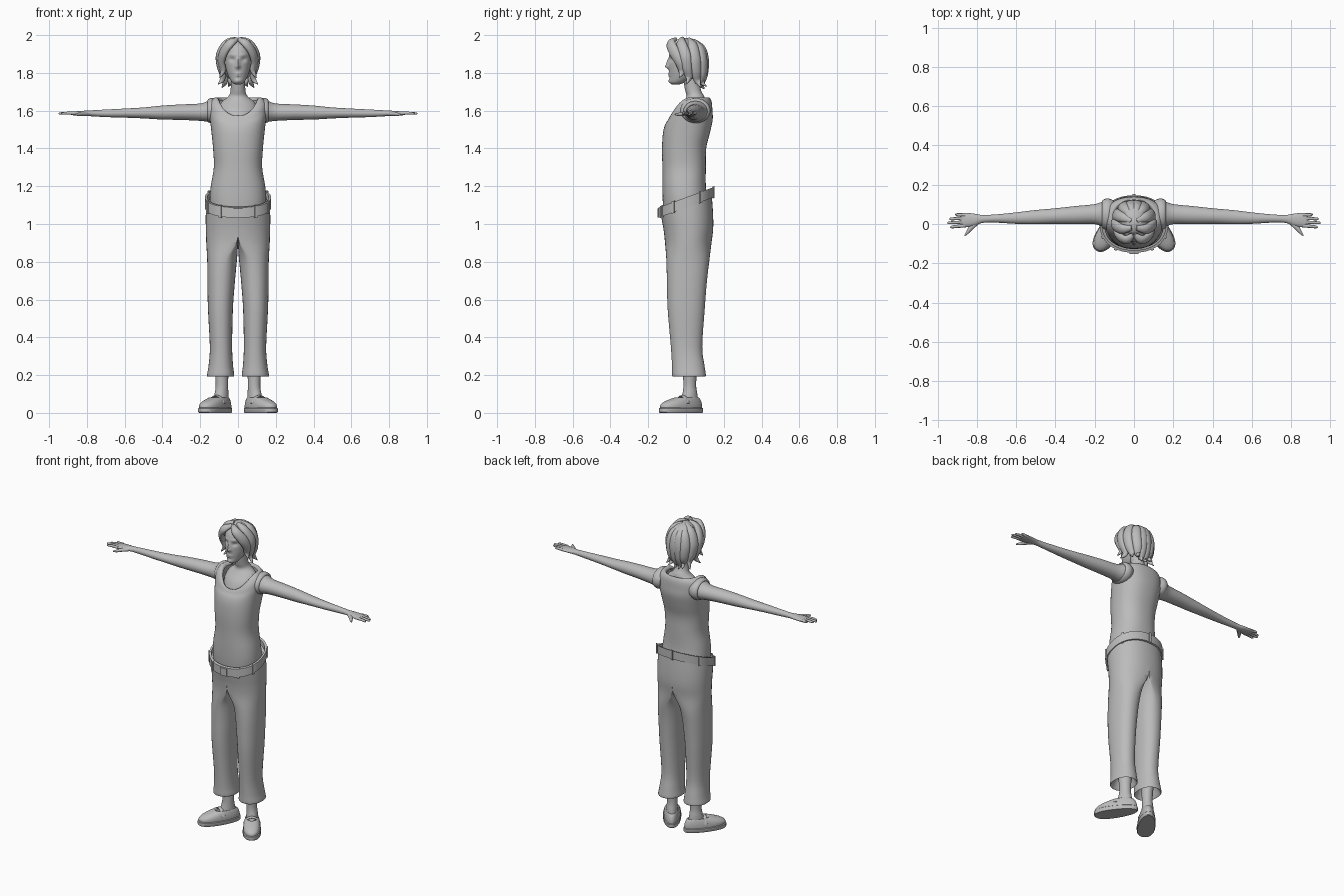
import bpy, bmesh, math
from mathutils import Vector

GREY = bpy.data.materials.new("plain_grey")
GREY.diffuse_color = (0.5, 0.5, 0.5, 1)
X, Y, Z = Vector((1, 0, 0)), Vector((0, 1, 0)), Vector((0, 0, 1))


def finish(name, bm, mirror=False, angle=50):
    me = bpy.data.meshes.new(name)
    bm.to_mesh(me)
    bm.free()
    ob = bpy.data.objects.new(name, me)
    bpy.context.collection.objects.link(ob)
    me.materials.append(GREY)
    bpy.ops.object.select_all(action='DESELECT')
    ob.select_set(True)
    bpy.context.view_layer.objects.active = ob
    bpy.ops.object.shade_smooth_by_angle(angle=math.radians(angle))
    if mirror:
        m = ob.modifiers.new("mirror", 'MIRROR')
        m.merge_threshold = 0.0005
    return ob


def spline(keys, steps):
    """Smooth interpolation through key tuples."""
    out = []
    for i in range(len(keys) - 1):
        k = [keys[max(i - 1, 0)], keys[i], keys[i + 1], keys[min(i + 2, len(keys) - 1)]]
        for s in range(steps):
            u = s / steps
            out.append([0.5 * (2 * b + (c - a) * u + (2 * a - 5 * b + 4 * c - d) * u * u
                               + (3 * b - a - 3 * c + d) * u ** 3) for a, b, c, d in zip(*k)])
    return out + [list(keys[-1])]


def loft(name, keys, U=X, V=Y, center=None, n=28, e=2.0, steps=4, mirror=False,
         caps=True, shape=None, split=False, angle=50):
    """Skin rings (x, y, z, a, b, ...) with half axes a on U and b on V;
    with a center given, the rings follow the path and lie flat around it."""
    ks = spline(keys, steps)
    bm = bmesh.new()
    rings = []
    for i, k in enumerate(ks):
        p = Vector(k[:3])
        if center:
            t = (Vector(ks[min(i + 1, len(ks) - 1)][:3]) - Vector(ks[max(i - 1, 0)][:3])).normalized()
            V = p - Vector(center)
            V = (V - t * V.dot(t)).normalized()
            U = t.cross(V)
        ring = []
        for j in range(n):
            w = 2 * math.pi * j / n
            c, s = [math.copysign(abs(q) ** (2 / e), q) if abs(q) > 1e-6 else 0.0
                    for q in (math.cos(w), math.sin(w))]
            q = p + U * max(k[3], .0005) * c + V * max(k[4], .0005) * s
            ring.append(bm.verts.new(shape(k, c, s, q) if shape else q))
        rings.append(ring)
    for r, q in zip(rings, rings[1:]):
        for j in range(n):
            bm.faces.new((r[j], r[(j + 1) % n], q[(j + 1) % n], q[j]))
    if caps:
        bm.faces.new(rings[0])
        bm.faces.new(rings[-1])
    bmesh.ops.recalc_face_normals(bm, faces=bm.faces)
    if split:  # remove the hidden wall on the middle plane
        bmesh.ops.delete(bm, geom=[f for f in bm.faces if all(v.co.x < 1e-4 for v in f.verts)],
                         context='FACES')
    return finish(name, bm, mirror, angle)


# head with sculpted face
BUMPS = [(0, 1.85, .009, .025, -.013), (0, 1.833, .012, .009, -.013),
         (.03, 1.87, .015, .011, .011), (-.03, 1.87, .015, .011, .011),
         (.03, 1.895, .02, .007, -.005), (-.03, 1.895, .02, .007, -.005),
         (0, 1.796, .017, .005, -.006), (0, 1.784, .014, .005, -.006),
         (0, 1.757, .015, .01, -.007)]


def face(k, c, s, p):
    if s < 0:
        p.y += sum(h * math.exp(-((p.x - x) / a) ** 2 - ((p.z - z) / b) ** 2)
                   for x, z, a, b, h in BUMPS)
    return p


loft("head", [(0, -.055, 1.738, .012, .018), (0, -.045, 1.75, .032, .04),
              (0, -.025, 1.78, .05, .062), (0, -.01, 1.82, .063, .08),
              (0, 0, 1.87, .07, .09), (0, .008, 1.92, .07, .09),
              (0, .012, 1.955, .052, .068), (0, .012, 1.975, .015, .02)],
     n=64, steps=8, shape=face)

# neck and chest
loft("neck_and_chest", [(0, .02, 1.53, .1, .1), (0, .035, 1.6, .105, .088),
                        (0, .045, 1.645, .088, .06), (0, .05, 1.675, .052, .047),
                        (0, .037, 1.71, .039, .042), (0, .02, 1.8, .037, .042)])

# sleeveless shirt with a dipped neckline
def dip(k, c, s, p):
    p.z -= k[5] * max(0, -s) ** 2
    return p


loft("shirt", [(0, 0, 1.02, .14, .115, 0), (0, -.005, 1.12, .15, .118, 0),
               (0, -.01, 1.2, .144, .115, 0), (0, -.01, 1.3, .128, .115, 0),
               (0, -.01, 1.4, .132, .117, 0), (0, .002, 1.48, .14, .124, 0),
               (0, .015, 1.55, .148, .126, .025), (0, .022, 1.6, .153, .118, .05),
               (0, .024, 1.645, .147, .112, .08), (0, .022, 1.668, .125, .104, .095),
               (0, .022, 1.668, .108, .098, .097), (0, .022, 1.655, .1, .09, .097)],
     n=48, e=2.3, caps=False, shape=dip)
loft("armhole_trim", [(.105, .05, 1.6, .07, .055), (.13, .05, 1.6, .08, .066),
                      (.152, .05, 1.6, .076, .064), (.162, .05, 1.598, .066, .056),
                      (.155, .05, 1.598, .058, .048)], U=Y, V=Z, mirror=True)

# arms and hands
loft("arm", [(.1, .05, 1.6, .06, .05), (.15, .05, 1.597, .066, .056), (.2, .05, 1.592, .051, .046),
             (.3, .045, 1.592, .046, .041), (.4, .04, 1.59, .04, .037), (.5, .035, 1.588, .036, .029),
             (.6, .03, 1.587, .029, .024), (.7, .028, 1.586, .021, .02), (.77, .026, 1.586, .02, .016),
             (.81, .022, 1.586, .03, .014), (.86, .02, 1.585, .037, .011), (.885, .02, 1.585, .034, .007)],
     U=Y, V=Z, mirror=True)
for nm, y0, y1, x1 in (("index", -.009, -.015, .935), ("middle", .01, .006, .95),
                       ("ring", .029, .026, .94), ("little", .046, .048, .91)):
    loft(nm + "_finger", [(.86, y0, 1.586, .009, .009), (.9, (y0 + y1) / 2, 1.587, .008, .008),
                          (x1 - .008, y1, 1.585, .007, .006), (x1, y1, 1.584, .002, .002)],
         center=(.9, .02, -50), n=10, mirror=True)
loft("thumb", [(.8, .01, 1.583, .014, .011), (.83, -.02, 1.582, .012, .01),
               (.848, -.043, 1.58, .008, .008), (.862, -.06, 1.58, .003, .003)],
     center=(.85, 0, -50), n=12, mirror=True)

# trousers: half a pelvis that turns into one leg, mirrored
def leg(k, c, s, p):
    d = min(max(k[6], 0), 1)
    p.x = max(0, d * (k[0] + k[3]) * max(c, 0) + (1 - d) * p.x)
    p.z += k[5] * p.y
    return p


loft("trousers", [(.085, 0, 1.11, .084, .136, .36, 1), (.085, .009, 1.03, .086, .134, .2, 1),
                  (.085, .013, .97, .085, .131, .05, 1), (.085, .012, .9, .083, .123, 0, .9),
                  (.085, .01, .81, .078, .114, 0, .2), (.089, .005, .7, .073, .106, 0, 0),
                  (.093, .001, .55, .066, .098, 0, 0), (.09, .003, .35, .059, .083, 0, 0),
                  (.091, .012, .25, .065, .086, 0, 0), (.092, .016, .2, .072, .089, 0, 0),
                  (.092, .016, .199, .065, .081, 0, 0), (.09, .016, .25, .045, .055, 0, 0)],
     n=40, e=2.2, mirror=True, shape=leg, split=True)

# tilted belt, loops and buckle
def tilt(k, c, s, p):
    p.z += .37 * p.y
    return p


loft("belt", [(0, 0, 1.087, .163, .133), (0, 0, 1.087, .175, .146), (0, 0, 1.141, .175, .146),
              (0, 0, 1.141, .163, .133), (0, 0, 1.087, .163, .133)],
     n=56, e=2.2, steps=1, caps=False, shape=tilt, angle=30)


def plate(name, deg, w, h):
    bm = bmesh.new()
    bmesh.ops.create_cube(bm, size=1)
    a = math.radians(deg)
    c, s = [math.copysign(abs(q) ** (2 / 2.2), q) for q in (math.cos(a), math.sin(a))]
    out = Vector((c / .175, s / .146, 0)).normalized()
    side = Z.cross(out)
    for v in bm.verts:
        q = Vector((.175 * c, .146 * s, 1.114)) + side * v.co.x * w + out * v.co.y * .012 + Z * v.co.z * h
        q.z += .37 * q.y
        v.co = q
    finish(name, bm, angle=30)


for i, deg in enumerate((-120, -60, -25, 205, 30, 150, 90)):
    plate(f"belt_loop_{i + 1}", deg, .014, .064)
plate("buckle", -90, .045, .048)

# shins and shoes, toes turned outwards
A = math.radians(34)
F, S = Vector((math.sin(A), -math.cos(A), 0)), Vector((math.cos(A), math.sin(A), 0))


def foot(s, z, a, b, across=0):
    p = Vector((.118, -.025, z)) + F * s + S * across
    return (*p, a, b)


def toe(k, c, s, p):
    """Widen the toe end and narrow the heel."""
    return p + S * (c * s * .14 * k[3])


loft("shin", [foot(-.05, .05, .036, .055), foot(-.055, .1, .034, .042), (.085, .02, .14, .032, .035),
              (.086, .02, .2, .034, .037), (.088, .02, .3, .042, .042)], U=S, V=F, mirror=True)
loft("shoe_sole", [foot(0, 0, .05, .129), foot(0, .004, .053, .133), foot(0, .024, .053, .133),
                   foot(0, .028, .049, .128)], U=S, V=F, n=36, e=2.3, steps=1, mirror=True,
     shape=toe, angle=40)
loft("shoe_upper", [foot(0, .024, .05, .129), foot(-.001, .042, .05, .127), foot(-.01, .058, .047, .114),
                    foot(-.025, .072, .042, .092), foot(-.036, .081, .037, .073),
                    foot(-.04, .08, .032, .065), foot(-.04, .066, .028, .058)],
     U=S, V=F, n=36, e=2.2, mirror=True, shape=toe)
loft("shoe_strap", [foot(-.01, .05, .012, .005, -.047), foot(-.008, .075, .012, .005, -.034),
                    foot(-.006, .09, .012, .005, 0), foot(-.008, .075, .012, .005, .034),
                    foot(-.01, .05, .012, .005, .047)],
     center=tuple(foot(-.01, .02, 0, 0)[:3]), n=12, mirror=True)

# hair: a cap covered in tapered wavy locks
loft("hair_cap", [(0, .045, 1.77, .05, .04), (0, .04, 1.81, .083, .066), (0, .03, 1.87, .093, .08),
                  (0, .02, 1.93, .08, .078), (0, .01, 1.97, .048, .055), (0, .005, 1.985, .01, .012)])
LOCKS = {
    "fringe": [(.004, -.055, 1.978), (.04, -.08, 1.958), (.075, -.063, 1.912),
               (.088, -.035, 1.86), (.08, -.022, 1.81), (.098, -.035, 1.775)],
    "side": [(.012, -.02, 1.982), (.062, -.025, 1.957), (.098, -.005, 1.895),
             (.094, .005, 1.83), (.078, .015, 1.775), (.105, .0, 1.74)],
    "rear_side": [(.012, .015, 1.978), (.062, .035, 1.947), (.09, .048, 1.88),
                  (.083, .055, 1.81), (.066, .06, 1.76), (.085, .08, 1.722)],
    "back": [(.014, .035, 1.968), (.042, .073, 1.933), (.057, .09, 1.87),
             (.05, .092, 1.8), (.04, .082, 1.755), (.05, .11, 1.728)],
    "nape": [(.01, .045, 1.967), (.014, .085, 1.93), (.018, .103, 1.865),
             (.017, .098, 1.79), (.014, .082, 1.74), (.014, .098, 1.715)],
}
WIDTHS = [(.012, .01), (.026, .018), (.03, .018), (.027, .017), (.019, .014), (.002, .002)]
for nm, path in LOCKS.items():
    loft(nm + "_lock", [p + w for p, w in zip(path, WIDTHS)], center=(0, .015, 1.86),
         n=14, steps=5, mirror=True)
